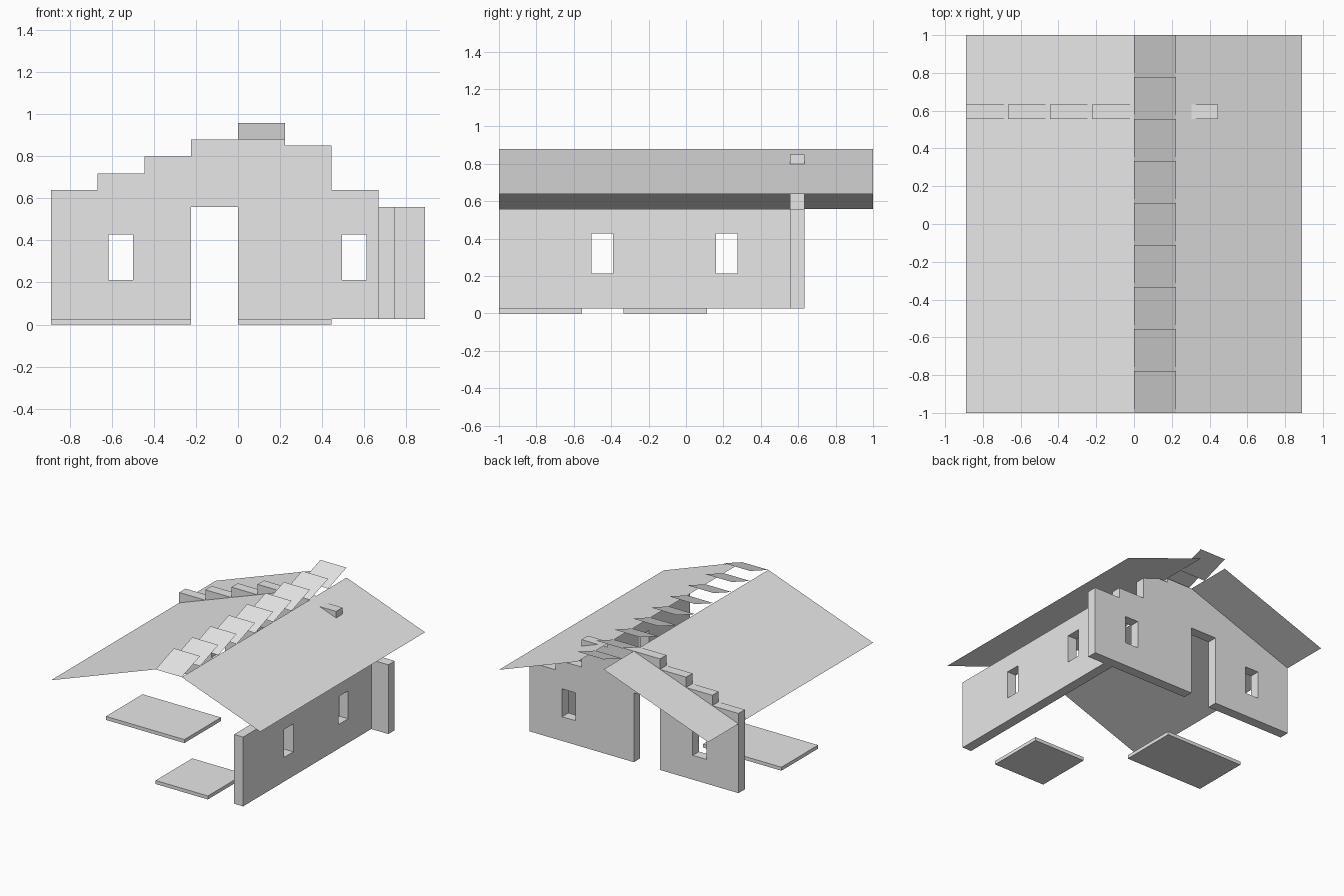
import bpy, bmesh
from math import radians, pi

cube = bpy.data.objects.get("Cube")
if cube:
    bpy.data.objects.remove(cube, do_unlink=True)

# Shared dimensions: plan module, wall thickness, floor, eave, ridge, step rise
U, T = 2 / 9, 0.077
FLOOR, EAVE, RIDGE, RISE = 0.027, 0.559, 0.88, 0.08
HALF = 4 * U
SILL, HEAD, WIN = 0.213, 0.427, 0.115

mat = bpy.data.materials.new("light grey")
mat.use_nodes = True
grey = (0.8, 0.8, 0.8, 1)
mat.diffuse_color = grey
mat.node_tree.nodes["Principled BSDF"].inputs["Base Color"].default_value = grey


def add_object(name, bm):
    mesh = bpy.data.meshes.new(name)
    bm.to_mesh(mesh)
    bm.free()
    mesh.materials.append(mat)
    obj = bpy.data.objects.new(name, mesh)
    bpy.context.collection.objects.link(obj)
    return obj


def sheet(name, corners):
    bm = bmesh.new()
    bm.faces.new([bm.verts.new(c) for c in corners])
    return add_object(name, bm)


def slab(name, x0, x1, y0, y1, z0, z1):
    bm = bmesh.new()
    bmesh.ops.create_cube(bm, size=1)
    for v in bm.verts:
        v.co = (x1 if v.co.x > 0 else x0, y1 if v.co.y > 0 else y0,
                z1 if v.co.z > 0 else z0)
    return add_object(name, bm)


def window(start):
    end = start + WIN
    return [(start, SILL), (end, SILL), (end, HEAD), (start, HEAD)]


def wall(name, outlines, location, turn):
    """Upright wall: the first outline is the profile, the others are openings."""
    curve = bpy.data.curves.new(name, "CURVE")
    curve.dimensions = "2D"
    curve.fill_mode = "BOTH"
    curve.extrude = T / 2
    for points in outlines:
        spline = curve.splines.new("POLY")
        spline.points.add(len(points) - 1)
        for p, (a, b) in zip(spline.points, points):
            p.co = (a, b, 0, 1)
        spline.use_cyclic_u = True
    helper = bpy.data.objects.new(name + " helper", curve)
    solid = bpy.data.meshes.new_from_object(helper)
    bm = bmesh.new()
    bm.from_mesh(solid)
    bpy.data.objects.remove(helper)
    bpy.data.curves.remove(curve)
    bpy.data.meshes.remove(solid)
    bmesh.ops.remove_doubles(bm, verts=bm.verts, dist=1e-5)
    bmesh.ops.recalc_face_normals(bm, faces=bm.faces)
    for f in bm.faces:
        f.smooth = False
        f.material_index = 0
    obj = add_object(name, bm)
    obj.location = location
    obj.rotation_euler = (pi / 2, 0, turn)
    return obj


# Stepped back wall with doorway and two windows
tops = [EAVE + RISE * i for i in (1, 2, 3)] + [RIDGE, RIDGE, 0.85, EAVE + RISE, EAVE]
profile = [(-HALF, FLOOR), (-U, FLOOR), (-U, EAVE), (0, EAVE), (0, FLOOR), (HALF, FLOOR)]
steps = []
for i, top in enumerate(tops):
    left = -HALF + i * U
    for point in ((left, top), (left + U, top)):
        # skip the seam where two neighbouring steps are level
        if steps and steps[-1] == point:
            steps.pop()
        else:
            steps.append(point)
profile += reversed(steps)
BACK = 2.5 * U
wall("back_wall", [profile, window(-0.615), window(0.495)], (0, BACK + T / 2, 0), 0)

# Side wall with two windows
side = [(-1, FLOOR), (BACK, FLOOR), (BACK, EAVE), (-1, EAVE)]
wall("left_side_wall", [side, window(-0.505), window(0.16)],
     (3 * U + T / 2, 0, 0), radians(90))

# Floor plates
slab("middle_floor_plate", -HALF, -U, -1.5 * U, 0.5 * U, 0, FLOOR)
slab("front_floor_plate", 0, 2 * U, -1, -2.5 * U, 0, FLOOR)

# Thin roof planes
sheet("right_roof", [(-HALF, -1, EAVE), (0, -1, RIDGE), (0, 1, RIDGE), (-HALF, 1, EAVE)])
sheet("left_roof", [(U, -1, RIDGE), (HALF, -1, EAVE + RISE),
                    (HALF, 1, EAVE + RISE), (U, 1, RIDGE)])

# Tilted louvres along the ridge opening
for i in range(9):
    y = -1 + i * U
    sheet(f"ridge_louvre_{i + 1}", [(0, y, RIDGE), (U, y, RIDGE),
                                    (U, y + U, RIDGE + 0.077), (0, y + U, RIDGE + 0.077)])
